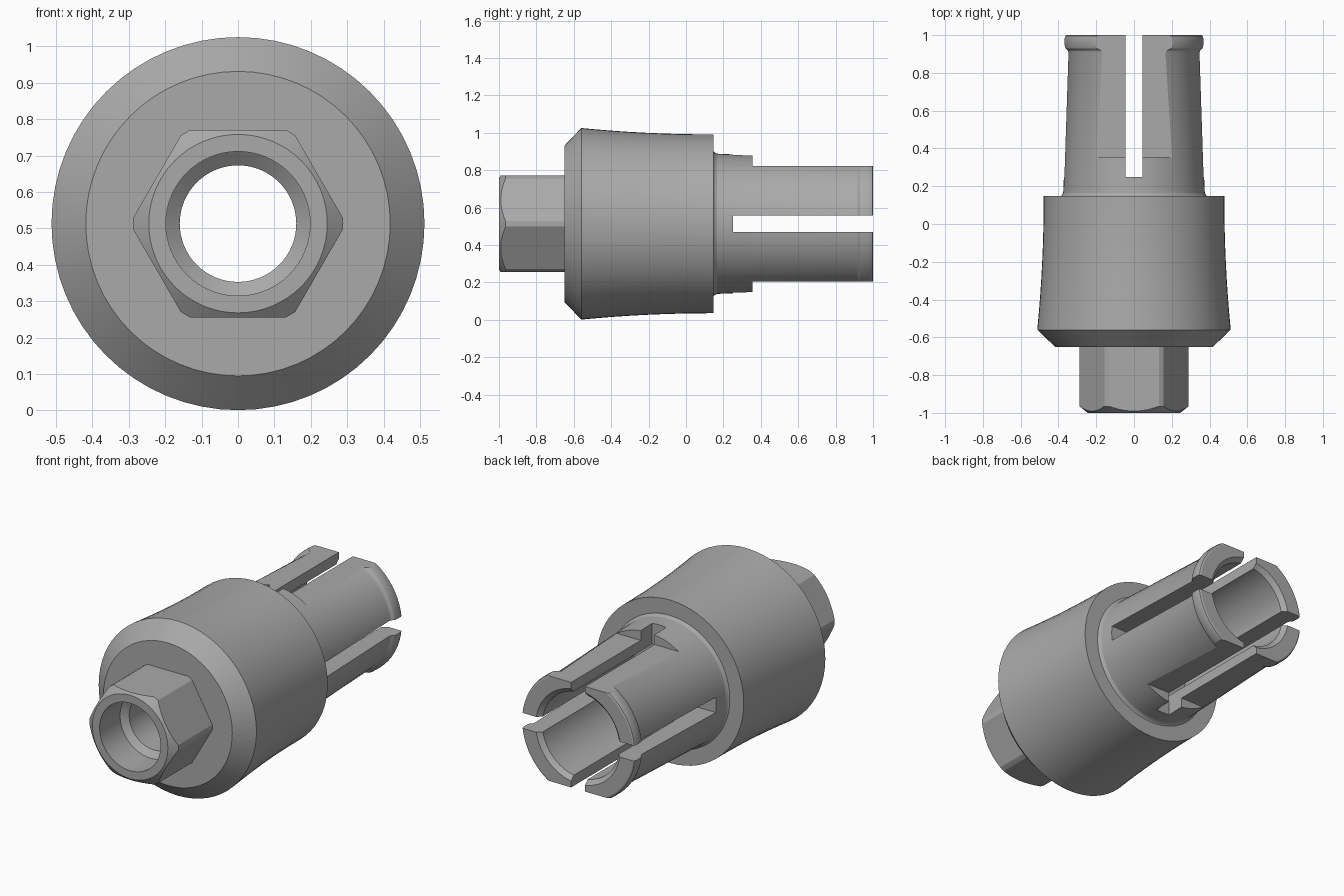
import bpy, bmesh, math
from mathutils import Matrix

if "Cube" in bpy.data.objects:
    bpy.data.objects.remove(bpy.data.objects["Cube"], do_unlink=True)

AXIS_Z = 0.513
SIDES = 64

steel = bpy.data.materials.new("brushed_grey")
steel.use_nodes = True
GREY = (0.4, 0.4, 0.4, 1)
steel.diffuse_color = GREY
steel.node_tree.nodes["Principled BSDF"].inputs["Base Color"].default_value = GREY


def finish(name, bm):
    bmesh.ops.recalc_face_normals(bm, faces=bm.faces)
    mesh = bpy.data.meshes.new(name)
    bm.to_mesh(mesh)
    bm.free()
    mesh.materials.append(steel)
    obj = bpy.data.objects.new(name, mesh)
    bpy.context.collection.objects.link(obj)
    return obj


def turned(name, profile, bore=True):
    """Spin (y, radius) points around the long axis; with a bore the profile is a loop."""
    bm = bmesh.new()
    rings = []
    for y, r in profile:
        rings.append([bm.verts.new((r * math.cos(a), y, AXIS_Z + r * math.sin(a)))
                      for a in (2 * math.pi * i / SIDES for i in range(SIDES))])
    pairs = list(zip(rings, rings[1:]))
    if bore:
        pairs.append((rings[-1], rings[0]))
    else:
        bm.faces.new(rings[0])
        bm.faces.new(rings[-1])
    for a, b in pairs:
        for i in range(SIDES):
            j = (i + 1) % SIDES
            bm.faces.new((a[i], a[j], b[j], b[i]))
    return finish(name, bm)


def box(name, x, y, z):
    """Box from (low, high) ranges, z measured from the axis."""
    bm = bmesh.new()
    bmesh.ops.create_cube(bm, size=1)
    for v in bm.verts:
        v.co = (x[v.co.x > 0], y[v.co.y > 0], AXIS_Z + z[v.co.z > 0])
    return finish(name, bm)


def combine(obj, tool, operation):
    mod = obj.modifiers.new(operation.lower(), 'BOOLEAN')
    mod.operation, mod.object, mod.solver = operation, tool, 'EXACT'
    bpy.context.view_layer.objects.active = obj
    bpy.ops.object.modifier_apply(modifier=mod.name)
    bpy.data.objects.remove(tool, do_unlink=True)


# Main body: front chamfer, then a hollow flare easing into a straight skirt
flare = [(-0.56 + 0.7 * t, 0.478 + 0.034 * (1 - t) ** 2)
         for t in (i / 8 for i in range(9))]
body = turned("body", [(-0.65, 0.16), (-0.65, 0.418)] + flare
              + [(0.148, 0.478), (0.148, 0.16)])

# Hexagonal drive: prism trimmed by a chamfered round blank, with a stepped bore
bm = bmesh.new()
bmesh.ops.create_cone(bm, cap_ends=True, segments=6, radius1=0.297, radius2=0.297, depth=0.35)
bmesh.ops.rotate(bm, verts=bm.verts, matrix=Matrix.Rotation(math.pi / 6, 3, 'Z'))
bmesh.ops.rotate(bm, verts=bm.verts, matrix=Matrix.Rotation(math.pi / 2, 3, 'X'))
# Put two opposite corners on the x axis
if max(v.co.x for v in bm.verts) < 0.28:
    bmesh.ops.rotate(bm, verts=bm.verts, matrix=Matrix.Rotation(math.pi / 6, 3, 'Y'))
bmesh.ops.translate(bm, verts=bm.verts, vec=(0, -0.825, AXIS_Z))
hexagon = finish("hex_drive", bm)
combine(hexagon, turned("blank", [(-1.0, 0.245), (-0.965, 0.289), (-0.6, 0.289)], False), 'INTERSECT')
combine(hexagon, turned("bore", [(-1.1, 0.198), (-0.81, 0.198), (-0.78, 0.16), (-0.5, 0.16)], False),
        'DIFFERENCE')

# Split sleeve: root fillet, slight taper, rounded snap lip and chamfered mouth
sleeve = turned("split_sleeve", [
    (0.145, 0.25), (0.145, 0.392), (0.152, 0.382), (0.165, 0.375), (0.2, 0.373),
    (0.905, 0.35), (0.918, 0.354), (0.93, 0.366), (0.945, 0.37),
    (0.985, 0.37), (0.996, 0.366), (1.0, 0.358), (1.0, 0.275), (0.975, 0.25)])
for side in (-1, 1):
    # Flats milled on the top and bottom
    z = sorted((side * 0.308, side * 0.5))
    combine(sleeve, box("flat", (-0.5, 0.5), (0.355, 1.1), z), 'DIFFERENCE')
# Crossed slots
for x, z in (((-0.045, 0.045), (-0.5, 0.5)), ((-0.5, 0.5), (-0.045, 0.045))):
    combine(sleeve, box("slot", x, (0.25, 1.1), z), 'DIFFERENCE')

for obj in (body, hexagon, sleeve):
    bpy.ops.object.select_all(action='DESELECT')
    obj.select_set(True)
    bpy.context.view_layer.objects.active = obj
    bpy.ops.object.shade_smooth_by_angle(angle=math.radians(25))
